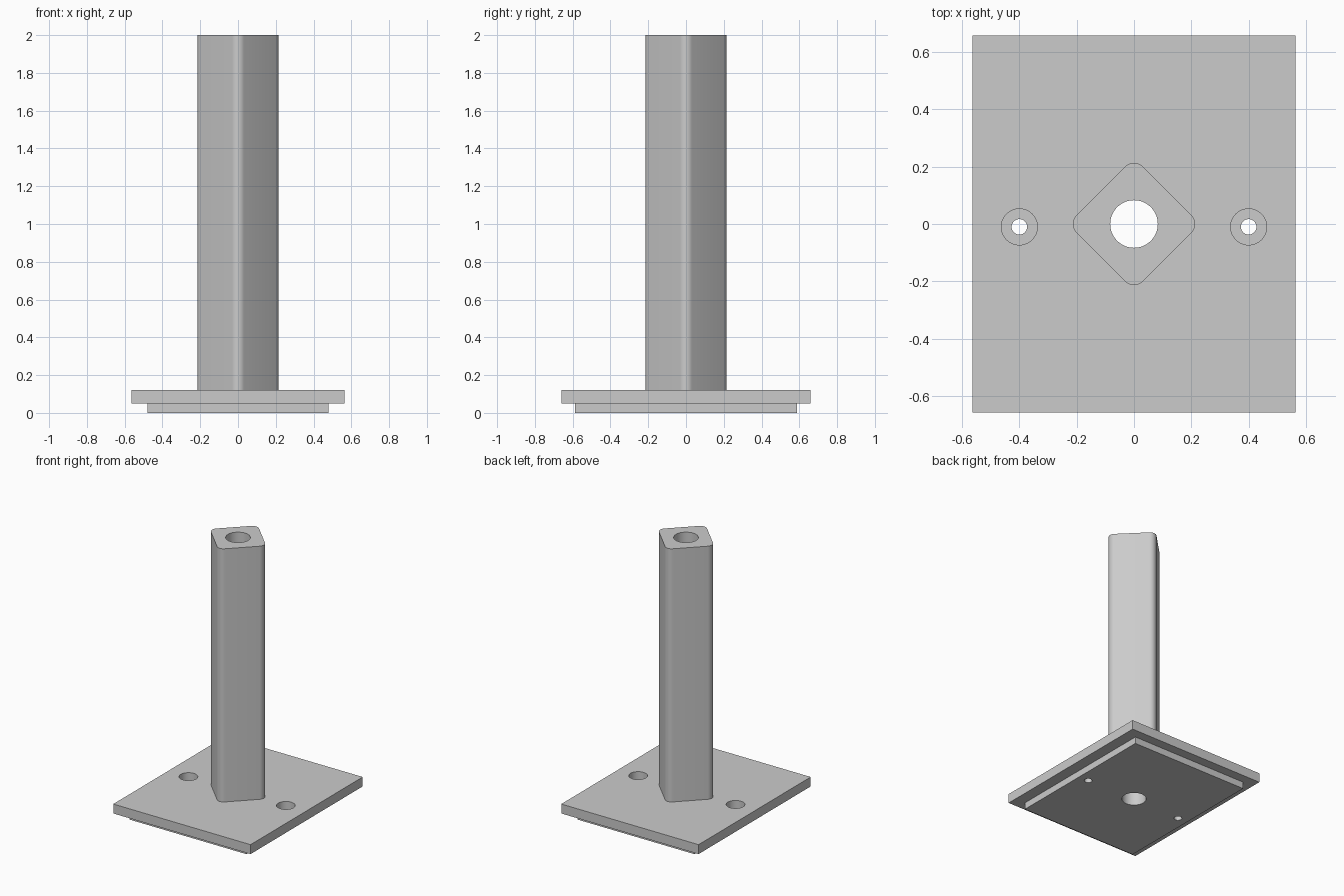
import bpy
import bmesh
import math

cube = bpy.data.objects.get("Cube")
if cube:
    bpy.data.objects.remove(cube, do_unlink=True)

# Single grey finish
GREY = (0.6, 0.6, 0.6, 1.0)
metal = bpy.data.materials.new("grey_metal")
metal.use_nodes = True
metal.diffuse_color = GREY
metal.node_tree.nodes["Principled BSDF"].inputs["Base Color"].default_value = GREY


def finish(name, bm):
    mesh = bpy.data.meshes.new(name)
    bm.to_mesh(mesh)
    bm.free()
    mesh.materials.append(metal)
    obj = bpy.data.objects.new(name, mesh)
    bpy.context.collection.objects.link(obj)
    return obj


def block(name, width, depth, z0, z1, turn=0.0, corner=0.0):
    """Box between two heights, optionally turned and with rounded upright edges."""
    bm = bmesh.new()
    bmesh.ops.create_cube(bm, size=1)
    for v in bm.verts:
        v.co.x *= width
        v.co.y *= depth
        v.co.z = z1 if v.co.z > 0 else z0
    if corner:
        upright = [e for e in bm.edges
                   if abs(e.verts[0].co.z - e.verts[1].co.z) > 0.01]
        bmesh.ops.bevel(bm, geom=upright, offset=corner, segments=8,
                        profile=0.5, affect='EDGES')
    c, s = math.cos(turn), math.sin(turn)
    for v in bm.verts:
        x, y = v.co.x, v.co.y
        v.co.x, v.co.y = x * c - y * s, x * s + y * c
    return finish(name, bm)


def drill(target, holes):
    """Cut vertical round holes, each given as (x, y, radius)."""
    for x, y, radius in holes:
        bm = bmesh.new()
        bmesh.ops.create_cone(bm, cap_ends=True, segments=48,
                              radius1=radius, radius2=radius, depth=6)
        bmesh.ops.translate(bm, verts=bm.verts, vec=(x, y, 0))
        cutter = finish("hole_cutter", bm)
        cutter.hide_render = True
        mod = target.modifiers.new("hole", 'BOOLEAN')
        mod.operation = 'DIFFERENCE'
        mod.solver = 'EXACT'
        mod.object = cutter
        bpy.context.view_layer.objects.active = target
        bpy.ops.object.modifier_apply(modifier=mod.name)
        bpy.data.objects.remove(cutter, do_unlink=True)


BORE = (0, 0, 0.083)
SCREW_X, SCREW_Y = 0.4, -0.01


def screw_holes(radius):
    return [(side * SCREW_X, SCREW_Y, radius) for side in (-1, 1)]


# Lower slab with narrow screw holes
lower_slab = block("lower_slab", 0.96, 1.174, 0, 0.05)
drill(lower_slab, [BORE] + screw_holes(0.027))

# Wider base plate with holes for the screw heads
base_plate = block("base_plate", 1.128, 1.316, 0.05, 0.12)
drill(base_plate, [BORE] + screw_holes(0.063))

# Hollow square post set diagonally, with rounded corners
post = block("post", 0.328, 0.328, 0.12, 2, turn=math.pi / 4, corner=0.045)
drill(post, [BORE])

# Smooth round walls, sharp edges
bpy.ops.object.select_all(action='DESELECT')
for obj in (lower_slab, base_plate, post):
    obj.select_set(True)
bpy.context.view_layer.objects.active = post
bpy.ops.object.shade_smooth_by_angle(angle=math.radians(30))
